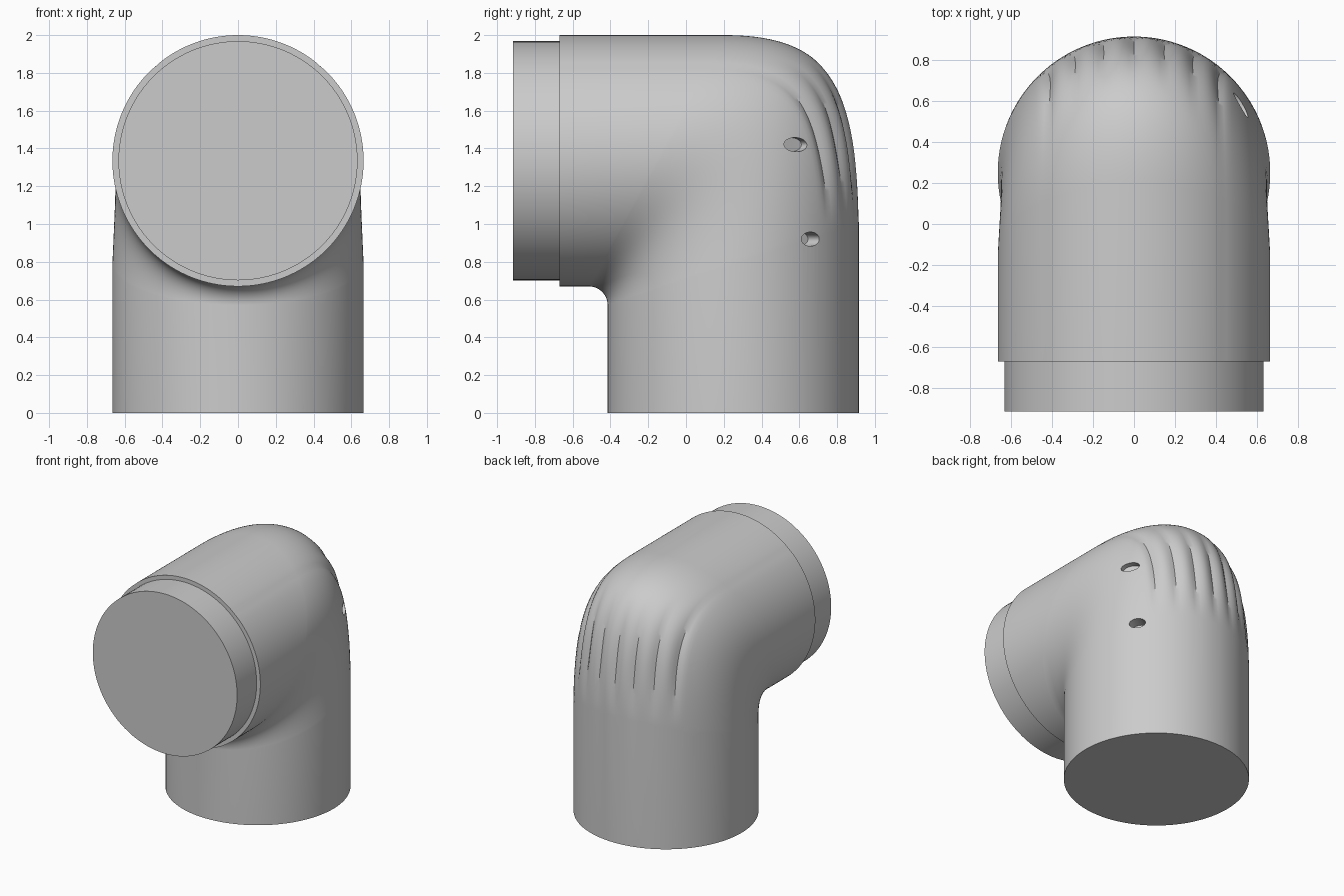
import bpy, bmesh
from math import sin, cos, pi, radians, atan2
from mathutils import Vector, Matrix

if "Cube" in bpy.data.objects:
    bpy.data.objects.remove(bpy.data.objects["Cube"], do_unlink=True)

SIDES = 160          # vertices around the pipe
STEPS = 48           # rings through the bend
R = 0.665            # pipe radius
AXIS_Y, AXIS_Z = 0.25, 1.335

grey = bpy.data.materials.new("plain grey")
grey.use_nodes = True
colour = (0.6, 0.6, 0.6, 1)
grey.diffuse_color = colour
grey.node_tree.nodes["Principled BSDF"].inputs["Base Color"].default_value = colour


def make_object(name, bm):
    bmesh.ops.recalc_face_normals(bm, faces=bm.faces)
    mesh = bpy.data.meshes.new(name)
    bm.to_mesh(mesh)
    bm.free()
    mesh.materials.append(grey)
    obj = bpy.data.objects.new(name, mesh)
    bpy.context.collection.objects.link(obj)
    return obj


def activate(obj):
    bpy.ops.object.select_all(action='DESELECT')
    obj.select_set(True)
    bpy.context.view_layer.objects.active = obj


def bezier(pts, t):
    a, b, c, d = pts
    s = 1 - t
    return a * s**3 + b * 3 * s * s * t + c * 3 * s * t * t + d * t**3


# Heel (outer) curve and throat (inner) fillet of the elbow, in the x = 0 plane
heel = [Vector(p) for p in ((0, 0.915, 1.0), (0, 0.915, 1.75), (0, 0.75, 2), (0, 0.2, 2))]


def throat(t):
    return Vector((0, -0.515 + 0.1 * cos(t * pi / 2), 0.57 + 0.1 * sin(t * pi / 2)))


def groove(phi, z):
    """Depth of the finger grooves on the back: creases every 13.5 degrees."""
    if not 1.0 < z < 1.88 or abs(phi) > radians(47.25):
        return 0
    fade = sin(pi * (z - 1.0) / 0.88) ** 1.3
    edge = min(1, (radians(47.25) - abs(phi)) / radians(6.75))
    return 0.026 * fade * edge * (1 - abs(sin(phi * pi / radians(13.5))))


# Each section is a pair of heel and throat points plus the side pinch
sections = [(Vector((0, 0.915, 0)), Vector((0, -0.415, 0)), 0)]
for i in range(STEPS + 1):
    t = i / STEPS
    sections.append((bezier(heel, t), throat(t), 0.016 * sin(pi * t)))
sections.append((Vector((0, -0.67, 2)), Vector((0, -0.67, 0.67)), 0))

# Elbow body
bm = bmesh.new()
rings = []
for outer, inner, pinch in sections:
    centre, half = (outer + inner) / 2, (outer - inner) / 2
    ring = []
    for k in range(SIDES):
        phi = 2 * pi * k / SIDES
        signed = phi if phi < pi else phi - 2 * pi
        radial = Vector(((R - pinch) * sin(phi), 0, 0)) + half * cos(phi)
        depth = groove(signed, (centre + radial).z)
        ring.append(bm.verts.new(centre + radial * (1 - depth / radial.length)))
    rings.append(ring)
for low, high in zip(rings, rings[1:]):
    for k in range(SIDES):
        n = (k + 1) % SIDES
        bm.faces.new((low[k], low[n], high[n], high[k]))
bm.faces.new(rings[0])
bm.faces.new(rings[-1])
body = make_object("elbow_body", bm)

# Oval holes, two on each side of the bend
for side in (-1, 1):
    for y, z, width in ((0.605, 1.42, 0.14), (0.66, 0.92, 0.12)):
        dy = y - AXIS_Y
        x = side * (R * R - dy * dy) ** 0.5
        bm = bmesh.new()
        bmesh.ops.create_cone(bm, cap_ends=True, segments=32, radius1=0.5, radius2=0.5, depth=0.2)
        bm.transform(Matrix.Translation((x, y, z))
                     @ Matrix.Rotation(atan2(dy, x), 4, 'Z')
                     @ Matrix.Rotation(pi / 2, 4, 'Y')
                     @ Matrix.Diagonal((0.075, width, 1, 1)))
        cutter = make_object("hole_cutter", bm)
        cutter.hide_render = True
        activate(body)
        mod = body.modifiers.new("hole", 'BOOLEAN')
        mod.operation = 'DIFFERENCE'
        mod.solver = 'EXACT'
        mod.object = cutter
        bpy.ops.object.modifier_apply(modifier=mod.name)
        bpy.data.objects.remove(cutter, do_unlink=True)

# Narrower spigot on the front opening
bm = bmesh.new()
bmesh.ops.create_cone(bm, cap_ends=True, segments=96, radius1=0.633, radius2=0.633, depth=0.27)
bm.transform(Matrix.Translation((0, -0.78, AXIS_Z)) @ Matrix.Rotation(pi / 2, 4, 'X'))
spigot = make_object("front_spigot", bm)

for obj in (body, spigot):
    activate(obj)
    bpy.ops.object.shade_smooth_by_angle(angle=radians(32))
